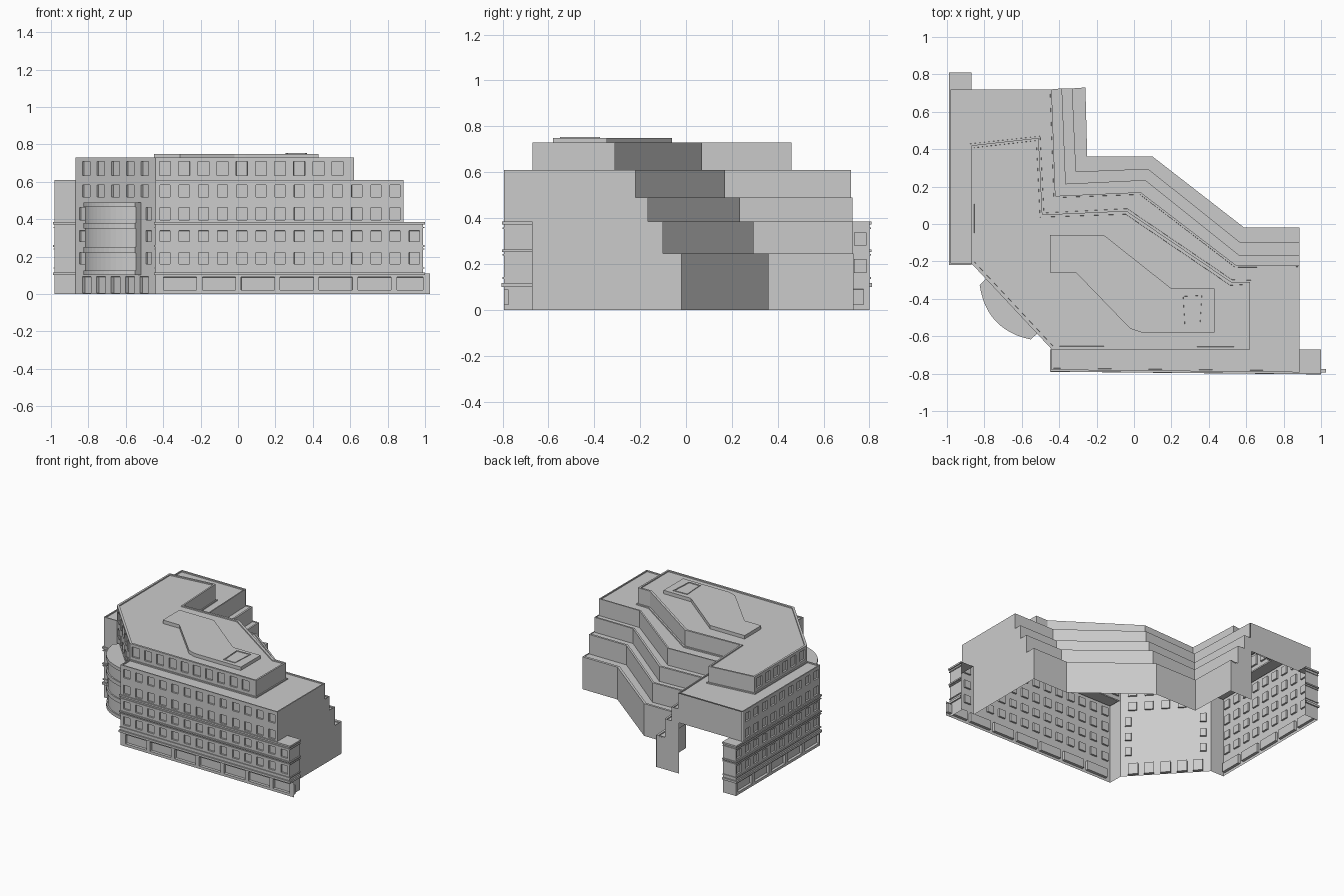
import bpy, bmesh
from mathutils import Vector

if "Cube" in bpy.data.objects:
    bpy.data.objects.remove(bpy.data.objects["Cube"])


def finish(name, bm):
    me = bpy.data.meshes.new(name)
    bm.to_mesh(me)
    bm.free()
    ob = bpy.data.objects.new(name, me)
    bpy.context.collection.objects.link(ob)
    return ob


def loft(name, rings, caps=False):
    """Quads between successive open 3D polylines of equal length."""
    bm = bmesh.new()
    rows = [[bm.verts.new(c) for c in r] for r in rings]
    for a, b in zip(rows, rows[1:]):
        for i in range(len(a) - 1):
            bm.faces.new((a[i], a[i + 1], b[i + 1], b[i]))
    if caps:
        bm.faces.new(rows[0][::-1])
        bm.faces.new(rows[-1])
    return finish(name, bm)


def at(path, z):
    return [(p[0], p[1], z) for p in path]


def panel(name, pts, rim=0.0, drop=0.0):
    """Flat polygon, optionally with a sunken centre behind a parapet rim."""
    bm = bmesh.new()
    f = bm.faces.new([bm.verts.new(p) for p in pts])
    bm.normal_update()
    if f.normal.z < -0.5:
        f.normal_flip()
    if rim:
        bmesh.ops.inset_individual(bm, faces=[f], thickness=rim, depth=0)
        bmesh.ops.inset_individual(bm, faces=[f], thickness=0.001, depth=-drop)
    return finish(name, bm)


def facade(name, p, q, z0, z1, centres=(), width=0.055, rows=(), depth=0.012):
    """Wall from p to q (left to right seen outside) with recessed windows."""
    p, q = Vector(p), Vector(q)
    length = (q - p).length
    d = (q - p) / length
    s = [0] + [c + k * width / 2 for c in centres for k in (-1, 1)] + [length]
    z = [z0] + [v for r in rows for v in r] + [z1]
    bm = bmesh.new()
    grid = [[bm.verts.new((*(p + d * a), h)) for a in s] for h in z]
    holes = []
    for j in range(len(z) - 1):
        for i in range(len(s) - 1):
            f = bm.faces.new((grid[j][i], grid[j][i + 1], grid[j + 1][i + 1], grid[j + 1][i]))
            if i % 2 and j % 2:
                holes.append(f)
    bm.normal_update()
    if holes:
        bmesh.ops.inset_individual(bm, faces=holes, thickness=0.001, depth=-depth)
    return finish(name, bm)


def offset(path, dist):
    """Mitred outward offset; outside is to the right of travel."""
    pts = [Vector(p) for p in path]
    nrm = []
    for a, b in zip(pts, pts[1:]):
        t = (b - a).normalized()
        nrm.append(Vector((t.y, -t.x)))
    out = []
    for i, p in enumerate(pts):
        a, b = nrm[max(i - 1, 0)], nrm[min(i, len(nrm) - 1)]
        out.append(p + (a + b) * dist / (1 + a.dot(b)))
    return out


def band(name, path, z0, z1, out):
    o = offset(path, out)
    loft(name, [at(path, z0), at(o, z0), at(o, z1), at(path, z1)])


def run(start, count, step=0.1025):
    return [start + step * i for i in range(count)]


GROUND, LOW, EAVE, TOP = 0.11, 0.385, 0.61, 0.73
low_rows = [(0.16, 0.222), (0.28, 0.338)]
high_rows = [(0.395, 0.462), (0.518, 0.582)]
top_rows = [(0.632, 0.708)]

# front wing street facade
f0, f1, fu = (-0.44, -0.78), (0.99, -0.794), (0.885, -0.793)
facade("front_shopfronts", f0, f1, 0, GROUND, run(0.13, 7, 0.208), 0.178, [(0.02, 0.09)], 0.02)
facade("front_lower_wall", f0, f1, GROUND, LOW, run(0.05, 14), 0.055, low_rows)
facade("front_upper_wall", f0, fu, LOW, EAVE, run(0.05, 13), 0.055, high_rows)
facade("front_return", (-0.44, -0.67), f0, 0, EAVE)
facade("front_end_block_side", f1, (0.99, -0.67), 0, LOW)
panel("front_end_block_roof", at([fu, f1, (0.99, -0.67), (0.885, -0.67)], LOW))

# left wing street facade
l0, l1, lu = (-0.98, 0.80), (-0.98, -0.21), (-0.98, 0.72)
facade("left_shopfronts", l0, l1, 0, GROUND, run(0.11, 5, 0.2), 0.168, [(0.02, 0.09)], 0.02)
facade("left_lower_wall", l0, l1, GROUND, LOW, run(0.04, 10), 0.055, low_rows)
facade("left_upper_wall", lu, l1, LOW, EAVE, run(0.063, 9), 0.055, high_rows)
facade("left_return", l1, (-0.87, -0.21), 0, EAVE)
facade("left_end_block_side", (-0.87, 0.80), l0, 0, LOW)
panel("left_end_block_roof", at([lu, l0, (-0.87, 0.80), (-0.87, 0.72)], LOW))

# cornice bands wrapping both wings
wings = {"front": [(-0.44, -0.67), f0, f1, (0.99, -0.67)],
         "left": [(-0.87, 0.80), l0, l1, (-0.87, -0.21)]}
for side, path in wings.items():
    for i, (a, b, o) in enumerate([(0.10, 0.116, 0.010), (0.135, 0.142, 0.006), (0.237, 0.244, 0.006),
                                   (0.252, 0.262, 0.008), (0.352, 0.359, 0.006), (0.372, 0.385, 0.009)]):
        band(f"{side}_cornice_{i}", path, a, b, o)

# diagonal entrance wall
c0, c1 = Vector((-0.87, -0.21)), Vector((-0.44, -0.67))
facade("entrance_ground_wall", c0, c1, 0, GROUND, [0.09, 0.20, 0.315, 0.43, 0.54], 0.07, [(0.005, 0.092)], 0.02)
facade("entrance_middle_wall", c0, c1, GROUND, 0.50, [0.055, 0.575], 0.045, low_rows + [(0.395, 0.462)])
facade("entrance_upper_wall", c0, c1, 0.50, TOP, run(0.085, 5, 0.115), 0.06, [(0.518, 0.582)] + top_rows)

# curved glazed bay over the entrance
u = (c1 - c0).normalized()
n = Vector((u.y, -u.x))
mid = (c0 + c1) / 2


def bay_ring(extra):
    arc = [mid + u * (0.2 * k / 6) + n * (0.04 + extra + 0.07 * (1 - (k / 6) ** 2)) for k in range(-6, 7)]
    return [mid - u * 0.2] + arc + [mid + u * 0.2]


rings = []
for za, zb, e in [(0.10, 0.125, 0.006), (0.125, 0.22, -0.004), (0.22, 0.25, 0.006), (0.25, 0.35, -0.004),
                  (0.35, 0.38, 0.006), (0.38, 0.465, -0.004), (0.465, 0.49, 0.006)]:
    rings += [at(bay_ring(e), za), at(bay_ring(e), zb)]
loft("entrance_bay", rings, caps=True)

# stepped rear terraces: one polyline per level, with small parapets
steps = [
    ([(-0.26, 0.73), (-0.25, 0.36), (0.10, 0.36), (0.59, -0.02), (0.885, -0.02)], 0.245),
    ([(-0.33, 0.725), (-0.31, 0.28), (0.075, 0.295), (0.57, -0.10), (0.885, -0.10)], 0.385),
    ([(-0.385, 0.725), (-0.365, 0.215), (0.06, 0.235), (0.56, -0.165), (0.885, -0.165)], 0.49),
    ([(-0.44, 0.72), (-0.42, 0.15), (0.035, 0.17), (0.545, -0.22), (0.885, -0.22)], EAVE)]
rings, base = [], 0
for i, (path, z) in enumerate(steps):
    rings += [at(path, base), at(path, z)]
    if i < 3:
        rim = [Vector(a).lerp(Vector(b), 0.25) for a, b in zip(path, steps[i + 1][0])]
        base = z - 0.008
        rings += [at(rim, z), at(rim, base)]
loft("rear_terraces", rings[::-1])

# stepped end walls of the two wings
ys, xs, base = [], [], 0
for path, z in steps:
    ys += [(0.885, path[-1][1], base), (0.885, path[-1][1], z)]
    xs += [(path[0][0], 0.725, base), (path[0][0], 0.725, z)]
    base = z
panel("front_wing_end_wall", ys + [(0.885, -0.793, EAVE), (0.885, -0.793, LOW),
                                   (0.885, -0.67, LOW), (0.885, -0.67, 0)])
panel("left_wing_end_wall", xs + [(-0.98, 0.725, EAVE), (-0.98, 0.725, LOW),
                                  (-0.45, 0.725, LOW), (-0.45, 0.725, 0)])

# top storey set back from the main roof
rear = [(0.62, -0.67), (0.62, -0.31), (0.52, -0.31), (-0.04, 0.07), (-0.49, 0.05), (-0.51, 0.46), (-0.87, 0.42)]
loft("top_storey_rear_wall", [at(rear, EAVE - 0.01), at(rear, TOP)])
facade("top_storey_front_wall", c1, rear[0], EAVE - 0.01, TOP, run(0.05, 10), 0.06, top_rows)
facade("top_storey_left_wall", rear[-1], c0, EAVE - 0.01, TOP, run(0.06, 6), 0.06, top_rows)
panel("main_roof", at(steps[3][0] + [fu, f0, c1] + rear + [c0, l1, lu], EAVE), 0.012, 0.008)
panel("top_roof", at([c1] + rear + [c0], TOP), 0.018, 0.008)

# roof plant housing and hatch
plant = [(-0.45, -0.06), (-0.45, -0.26), (-0.31, -0.26), (-0.02, -0.56), (0.04, -0.58),
         (0.43, -0.58), (0.43, -0.345), (0.20, -0.345), (-0.16, -0.06)]
loft("plant_housing", [at(plant + plant[:1], 0.72), at(plant + plant[:1], 0.748)])
panel("plant_housing_roof", at(plant, 0.748))
hatch = [(0.265, -0.55), (0.36, -0.55), (0.37, -0.375), (0.255, -0.38)]
loft("roof_hatch", [at(hatch + hatch[:1], 0.745), at(hatch + hatch[:1], 0.753)])
panel("roof_hatch_lid", at(hatch, 0.753), 0.01, 0.004)
